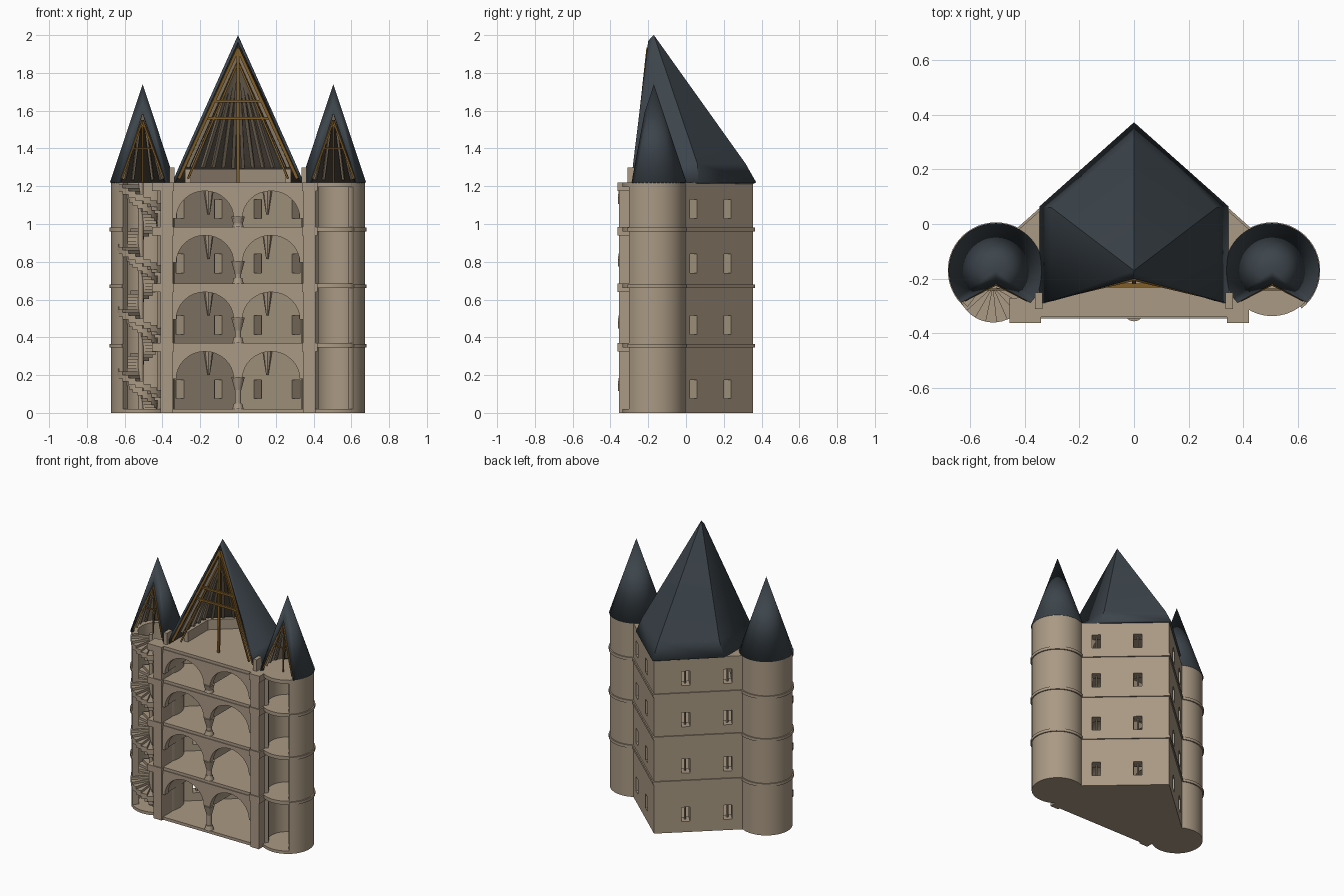
import bpy, bmesh
from math import sin, cos, pi, radians, atan2
from mathutils import Vector, Matrix

cube = bpy.data.objects.get("Cube")
if cube:
    bpy.data.objects.remove(cube, do_unlink=True)


def material(name, r, g, b):
    m = bpy.data.materials.new(name)
    m.use_nodes = True
    m.diffuse_color = (r, g, b, 1)
    m.node_tree.nodes["Principled BSDF"].inputs["Base Color"].default_value = (r, g, b, 1)
    return m


STONE = material("tan stone", .40, .32, .23)
SLATE = material("blue grey slate", .045, .058, .07)
DECK = material("dark roof boards", .10, .08, .06)
RAFTER = material("weathered rafters", .24, .19, .13)
WOOD = material("golden timber", .22, .11, .02)
made = []


def finish(name, bm, *mats, recalc=True):
    if recalc:
        bmesh.ops.recalc_face_normals(bm, faces=bm.faces)
    me = bpy.data.meshes.new(name)
    bm.to_mesh(me)
    bm.free()
    for m in mats:
        me.materials.append(m)
    ob = bpy.data.objects.new(name, me)
    bpy.context.collection.objects.link(ob)
    made.append(ob)
    return ob


def add_prism(bm, pts, lo, hi, axis="z"):
    place = (lambda a, b, h: (a, b, h)) if axis == "z" else (lambda a, b, h: (a, h, b))
    low = [bm.verts.new(place(a, b, lo)) for a, b in pts]
    top = [bm.verts.new(place(a, b, hi)) for a, b in pts]
    bm.faces.new(low[::-1])
    bm.faces.new(top)
    for i in range(len(pts)):
        j = (i + 1) % len(pts)
        bm.faces.new((low[i], low[j], top[j], top[i]))


def prism(name, pts, lo, hi, mat=STONE, axis="z"):
    bm = bmesh.new()
    add_prism(bm, pts, lo, hi, axis)
    return finish(name, bm, mat)


def box(name, x0, x1, y0, y1, z0, z1, mat=STONE):
    return prism(name, [(x0, y0), (x1, y0), (x1, y1), (x0, y1)], z0, z1, mat)


def arc(cx, cy, r, a0, a1, n):
    angles = [radians(a0 + (a1 - a0) * i / n) for i in range(n + 1)]
    return [(cx + r * cos(a), cy + r * sin(a)) for a in angles]


def add_beam(bm, p, q, w):
    p, q = Vector(p), Vector(q)
    m = Matrix.Translation((p + q) / 2) @ (q - p).to_track_quat("Z", "Y").to_matrix().to_4x4()
    bmesh.ops.create_cube(bm, size=1, matrix=m @ Matrix.Diagonal((w, w, (q - p).length, 1)))


def add_cone(bm, x, y, z0, z1, r0, r1, n=16):
    bmesh.ops.create_cone(bm, cap_ends=True, segments=n, radius1=r0, radius2=r1, depth=z1 - z0,
                          matrix=Matrix.Translation((x, y, (z0 + z1) / 2)))


TOP = 1.22
FLOORS = [.02, .37, .685, .985, TOP]
WINDOWS = [.125, .465, .79, 1.08]
TX, TY, TR = .505, -.17, .168
APEX_Y = .355
n_in = Vector((.665, .747))
slope = .365 / .41
wall_angle = atan2(-.365, .41)


def vee(off, thick, end=.44):
    """Plan of the two back walls, pushed out by off."""
    ay = APEX_Y + off / n_in.y
    outer = Vector((end, APEX_Y - end * slope)) + n_in * off
    inner = outer - n_in * thick
    return [(outer.x, outer.y), (0, ay), (-outer.x, outer.y),
            (-inner.x, inner.y), (0, ay - thick / n_in.y), (inner.x, inner.y)]


# Back walls with window openings
walls = prism("back_walls", vee(0, .07), 0, TOP)
cut, bars = bmesh.new(), bmesh.new()
for s in (-1, 1):
    for y in (.04, .22):
        x = (APEX_Y - y) / slope
        for z in WINDOWS:
            turn = Matrix.Translation((s * x, y, z)) @ Matrix.Rotation(s * wall_angle, 4, "Z")
            bmesh.ops.create_cube(cut, size=1, matrix=turn @ Matrix.Diagonal((.055, .2, .1, 1)))
            core = Vector((s * (x - .025), y - .028, z))
            add_beam(bars, core - Vector((0, 0, .051)), core + Vector((0, 0, .051)), .01)
cutter = finish("window_cutter", cut, STONE)
cutter.hide_render = True
mod = walls.modifiers.new("windows", "BOOLEAN")
mod.object = cutter
mod.solver = "EXACT"
bpy.context.view_layer.objects.active = walls
bpy.ops.object.modifier_apply(modifier=mod.name)
made.remove(cutter)
bpy.data.objects.remove(cutter, do_unlink=True)
finish("window_mullions", bars, STONE)

# Floors and string courses
floor_plan = [(-.38, -.34), (.38, -.34), (.38, -.02), (0, .33), (-.38, -.02)]
for i, z in enumerate(FLOORS):
    prism(f"floor_{i}", floor_plan, max(0, z - .03), z)
    if 0 < i < 4:
        prism(f"wall_band_{i}", vee(.008, .03, .43), z - .024, z - .004)

# Corner turrets and piers
for s, side in ((1, "left"), (-1, "right")):
    cx = s * TX
    ring = lambda r0, r1: arc(cx, TY, r1, -52, 232, 40) + arc(cx, TY, r0, 232, -52, 40)
    prism(f"{side}_turret_wall", ring(.126, TR), 0, TOP)
    for i, z in enumerate(FLOORS):
        if s > 0 or i == 0:
            prism(f"{side}_turret_floor_{i}", arc(cx, TY, .167, 0, 351, 39), max(0, z - .025), z)
        if 0 < i < 4:
            prism(f"{side}_turret_band_{i}", ring(.15, .176), z - .024, z - .004)
        if i:
            edge = .42 if s > 0 else .455
            x0, x1 = sorted((s * .34, s * edge))
            box(f"{side}_pier_cap_{i}", x0, x1, -.362, -.27, z - .045, z)
    x0, x1 = sorted((s * .345, s * .41))
    box(f"{side}_pier", x0, x1, -.355, -.24, 0, TOP)
    x0, x1 = sorted((s * .335, s * .362))
    box(f"{side}_parapet_end", x0, x1, -.31, -.25, TOP, 1.3)

# Vaults, front arches, columns and corbels on each storey
columns, corbels = bmesh.new(), bmesh.new()
for i in range(4):
    base, top = FLOORS[i], FLOORS[i + 1] - .02
    spring = top - .17
    for s, side in ((1, "left"), (-1, "right")):
        for part, rx, rz, y0, y1 in (("vault", .16, .155, -.325, -.02),
                                     ("arch", .152, .145, -.345, -.305)):
            curve = [(s * (.175 + rx * cos(pi * k / 16)), spring + rz * sin(pi * k / 16))
                     for k in range(17)]
            pts = [(0, top), (s * .347, top), (s * .347, spring)] + curve + [(0, spring)]
            prism(f"{side}_{part}_{i}", pts, y0, y1, axis="y")
        add_cone(corbels, s * .155, .1, top - .15, top, .006, .03, 8)
    add_cone(columns, 0, -.32, base, spring - .05, .017, .017)
    add_cone(columns, 0, -.32, base, base + .03, .03, .022)
    add_cone(columns, 0, -.32, spring - .06, spring + .01, .017, .036)
finish("columns", columns, STONE)
finish("wall_corbels", corbels, STONE)

# Spiral stair
steps = bmesh.new()
sx, sy = -.515, -.23
for i in range(72):
    a, z = 60 - 18 * i, .02 + .0165 * i
    for r, lo, hi in ((.13, z - .02, z + .0165), (.085, z - .06, z - .015)):
        add_prism(steps, [(sx, sy)] + arc(sx, sy, r, a - 18, a, 2), max(0, lo), hi)
add_cone(steps, sx, sy, 0, TOP, .014, .014)
finish("spiral_stair", steps, STONE)


def roof(name, verts, faces):
    bm = bmesh.new()
    vs = [bm.verts.new(v) for v in verts]
    for f in faces:
        bm.faces.new([vs[k] for k in f])
    ob = finish(name, bm, SLATE, DECK, recalc=False)
    mod = ob.modifiers.new("thickness", "SOLIDIFY")
    mod.thickness, mod.offset = .016, -1
    mod.material_offset = 1


# Main roof with flared eaves
peak = Vector((0, TY, 2))
upper = [(.305, -.28, 1.32), (.302, .06, 1.32), (0, .315, 1.32), (-.302, .06, 1.32), (-.305, -.28, 1.32)]
eaves = [(.348, -.29, TOP), (.345, .065, TOP), (0, .372, TOP), (-.345, .065, TOP), (-.348, -.29, TOP)]
faces = [(0, k, k + 1) for k in range(2, 6)] + [(0, 1, 2), (0, 6, 1)]
faces += [(k, k + 5, k + 6, k + 1) for k in range(2, 6)]
roof("main_roof", [peak, (0, -.2, 1.97)] + upper + eaves, faces)

# Parapet inside the roof
prism("inner_parapet", [(.28, -.2), (.28, .04), (0, .28), (-.28, .04), (-.28, -.2),
                        (-.25, -.2), (-.25, .025), (0, .24), (.25, .025), (.25, -.2)], TOP, 1.29)

# Main roof framing
rafters, timber = bmesh.new(), bmesh.new()
axis = Vector((0, TY, 1.3))
for a, b in zip(upper, upper[1:]):
    for k in range(5):
        p = Vector(a).lerp(Vector(b), (k + .5) / 5)
        foot = axis + (Vector((p.x, p.y, 1.3)) - axis) * .88
        add_beam(rafters, foot, (0, TY, 1.9), .018)
for s in (-1, 1):
    add_beam(timber, (s * .315, -.275, 1.24), (0, -.2, 1.93), .016)
    add_beam(timber, (s * .265, -.255, 1.24), (0, -.19, 1.86), .01)
for z, w in ((1.65, .125), (1.56, .165)):
    add_beam(timber, (-w, -.225, z), (w, -.225, z), .014)
add_beam(timber, (0, -.215, TOP), (0, -.2, 1.93), .014)

# Turret roofs and their framing
for s, side in ((1, "left"), (-1, "right")):
    cx = s * TX
    rim = [(x, y, TOP) for x, y in arc(cx, TY, .173, -43, 223, 36)]
    n = len(rim)
    faces = [(0, k + 2, k + 3) for k in range(n - 1)] + [(0, n + 1, 1), (0, 1, 2)]
    roof(f"{side}_turret_roof", [(cx, TY, 1.74), (cx, TY - .05, 1.587)] + rim, faces)
    for x, y in arc(cx, TY, .135, -25, 205, 10):
        add_beam(rafters, (x, y, 1.235), (cx, TY, 1.65), .012)
    for e in (-1, 1):
        add_beam(timber, (cx + e * .112, TY - .108, 1.24), (cx, TY - .05, 1.55), .01)
    add_beam(timber, (cx - .06, TY - .07, 1.4), (cx + .06, TY - .07, 1.4), .008)
    add_beam(timber, (cx, TY - .05, TOP), (cx, TY - .04, 1.55), .008)
finish("roof_rafters", rafters, RAFTER)
finish("roof_timbers", timber, WOOD)

# Smooth the round parts, keep the edges sharp
bpy.ops.object.select_all(action="DESELECT")
for ob in made:
    ob.select_set(True)
bpy.context.view_layer.objects.active = made[0]
bpy.ops.object.shade_smooth_by_angle(angle=radians(30))
